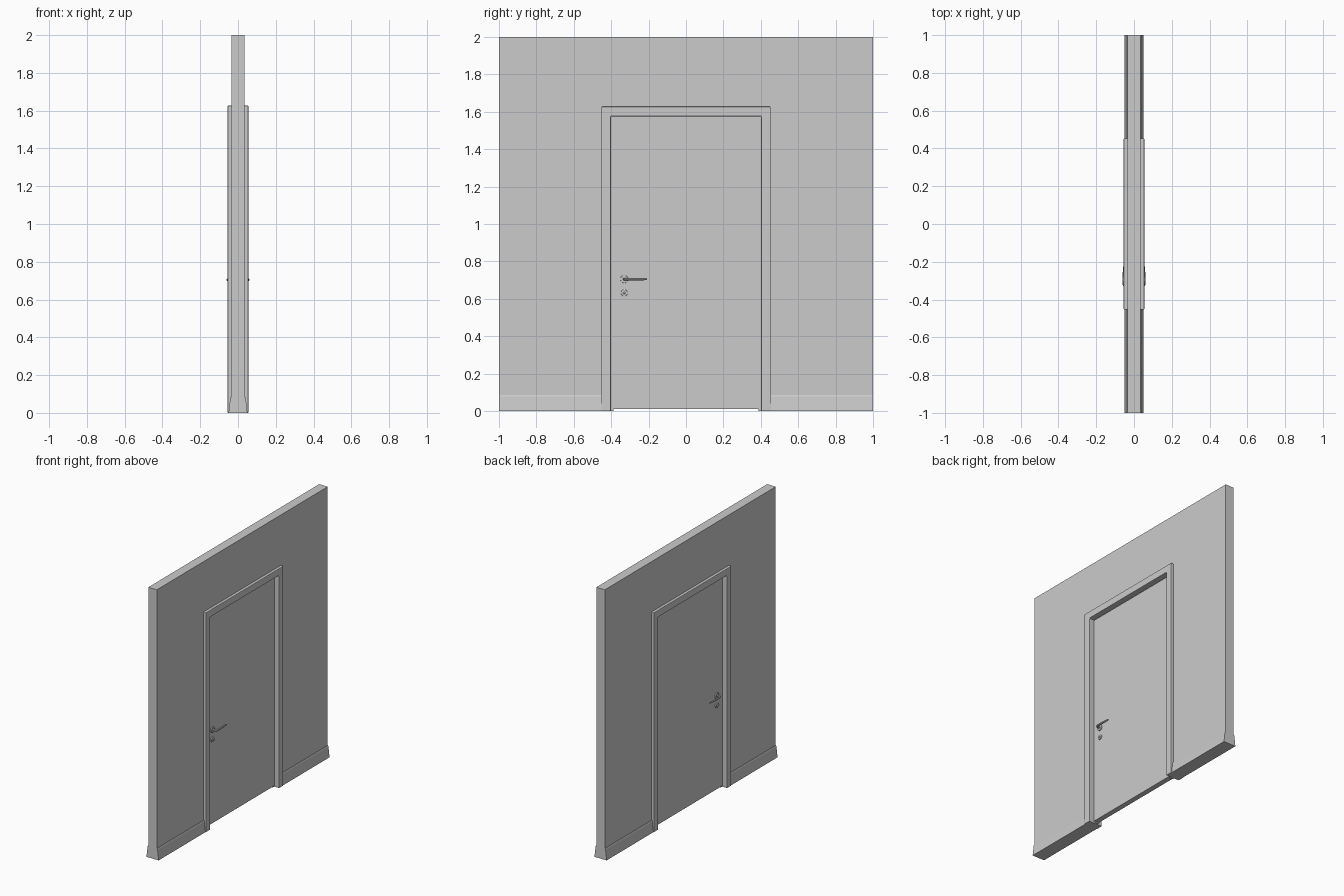
import bpy, bmesh, math
from mathutils import Matrix, Vector

if "Cube" in bpy.data.objects:
    bpy.data.objects.remove(bpy.data.objects["Cube"])


def make_mesh(name, bm):
    bmesh.ops.recalc_face_normals(bm, faces=bm.faces)
    me = bpy.data.meshes.new(name)
    bm.to_mesh(me)
    bm.free()
    ob = bpy.data.objects.new(name, me)
    bpy.context.collection.objects.link(ob)
    return ob


def extrude(name, pts, offset, bevel=0):
    """Extrude a closed polygon of 3D points by an offset."""
    bm = bmesh.new()
    face = bm.faces.new([bm.verts.new(p) for p in pts])
    res = bmesh.ops.extrude_face_region(bm, geom=[face], use_keep_orig=True)
    verts = [v for v in res["geom"] if isinstance(v, bmesh.types.BMVert)]
    bmesh.ops.translate(bm, verts=verts, vec=Vector(offset))
    ob = make_mesh(name, bm)
    if bevel:
        m = ob.modifiers.new("soft_edges", "BEVEL")
        m.width, m.segments = bevel, 2
    return ob


def portal(name, outer, top, inner, inner_top, x, bevel=0):
    """Upside-down U shape, symmetric through the wall thickness."""
    yz = [(-outer, 0), (-outer, top), (outer, top), (outer, 0),
          (inner, 0), (inner, inner_top), (-inner, inner_top), (-inner, 0)]
    return extrude(name, [(-x, y, z) for y, z in yz], (2 * x, 0, 0), bevel)


def box(name, x, y0, y1, z0, z1, bevel=0):
    return extrude(name, [(-x, y0, z0), (-x, y1, z0), (-x, y1, z1), (-x, y0, z1)],
                   (2 * x, 0, 0), bevel)


def smooth(ob):
    bpy.ops.object.select_all(action="DESELECT")
    ob.select_set(True)
    bpy.context.view_layer.objects.active = ob
    bpy.ops.object.shade_smooth_by_angle(angle=math.radians(35))


def disc(name, x0, x1, y, z, r):
    """Round plate with its axis along x."""
    bm = bmesh.new()
    m = Matrix.Translation(((x0 + x1) / 2, y, z)) @ Matrix.Rotation(math.pi / 2, 4, "Y")
    bmesh.ops.create_cone(bm, cap_ends=True, segments=32, radius1=r, radius2=r,
                          depth=abs(x1 - x0), matrix=m)
    ob = make_mesh(name, bm)
    mod = ob.modifiers.new("soft_rim", "BEVEL")
    mod.width, mod.segments, mod.limit_method = 0.002, 2, "ANGLE"
    smooth(ob)
    return ob


# Wall, casing and door leaf
portal("wall", 1.0, 2.0, 0.43, 1.6, 0.035)
portal("door_casing", 0.453, 1.627, 0.402, 1.575, 0.055, 0.004)
portal("door_stop", 0.41, 1.585, 0.388, 1.565, 0.012)
box("door_leaf", 0.02, -0.398, 0.398, 0.01, 1.568, 0.002)

# Skirting boards on both faces, either side of the door
profile = [(0.03, 0), (0.05, 0), (0.047, 0.025), (0.041, 0.078), (0.038, 0.085), (0.03, 0.085)]
for sx, face in ((1, "right"), (-1, "left")):
    for sy, end in ((1, "back"), (-1, "front")):
        extrude(f"skirting_{face}_{end}", [(sx * x, sy, z) for x, z in profile],
                (0, -sy * 0.56, 0))

# Lever handle and lock plate on each face
HY, HZ = -0.33, 0.705
for s, face in ((1, "right"), (-1, "left")):
    disc(f"handle_rose_{face}", s * 0.018, s * 0.027, HY, HZ, 0.021)
    disc(f"lock_plate_{face}", s * 0.018, s * 0.026, HY, 0.632, 0.018)
    disc(f"lock_cylinder_{face}", s * 0.018, s * 0.028, HY, 0.632, 0.006)

    cu = bpy.data.curves.new(f"lever_{face}", "CURVE")
    cu.dimensions = "3D"
    cu.bevel_depth, cu.bevel_resolution, cu.use_fill_caps = 0.0075, 3, True
    path = [(0.02, HY), (0.04, HY), (0.05, HY + 0.005), (0.053, HY + 0.02),
            (0.053, HY + 0.06), (0.05, HY + 0.12)]
    sp = cu.splines.new("BEZIER")
    sp.bezier_points.add(len(path) - 1)
    for i, (p, (x, y)) in enumerate(zip(sp.bezier_points, path)):
        p.co = (s * x, y, HZ)
        p.handle_left_type = p.handle_right_type = "AUTO"
        p.radius = 0.75 if i == len(path) - 1 else 1.0
    sp.resolution_u = 5
    lever = bpy.data.objects.new(f"lever_{face}", cu)
    bpy.context.collection.objects.link(lever)
    bpy.ops.object.select_all(action="DESELECT")
    lever.select_set(True)
    bpy.context.view_layer.objects.active = lever
    bpy.ops.object.convert(target="MESH")
    smooth(bpy.context.view_layer.objects.active)
